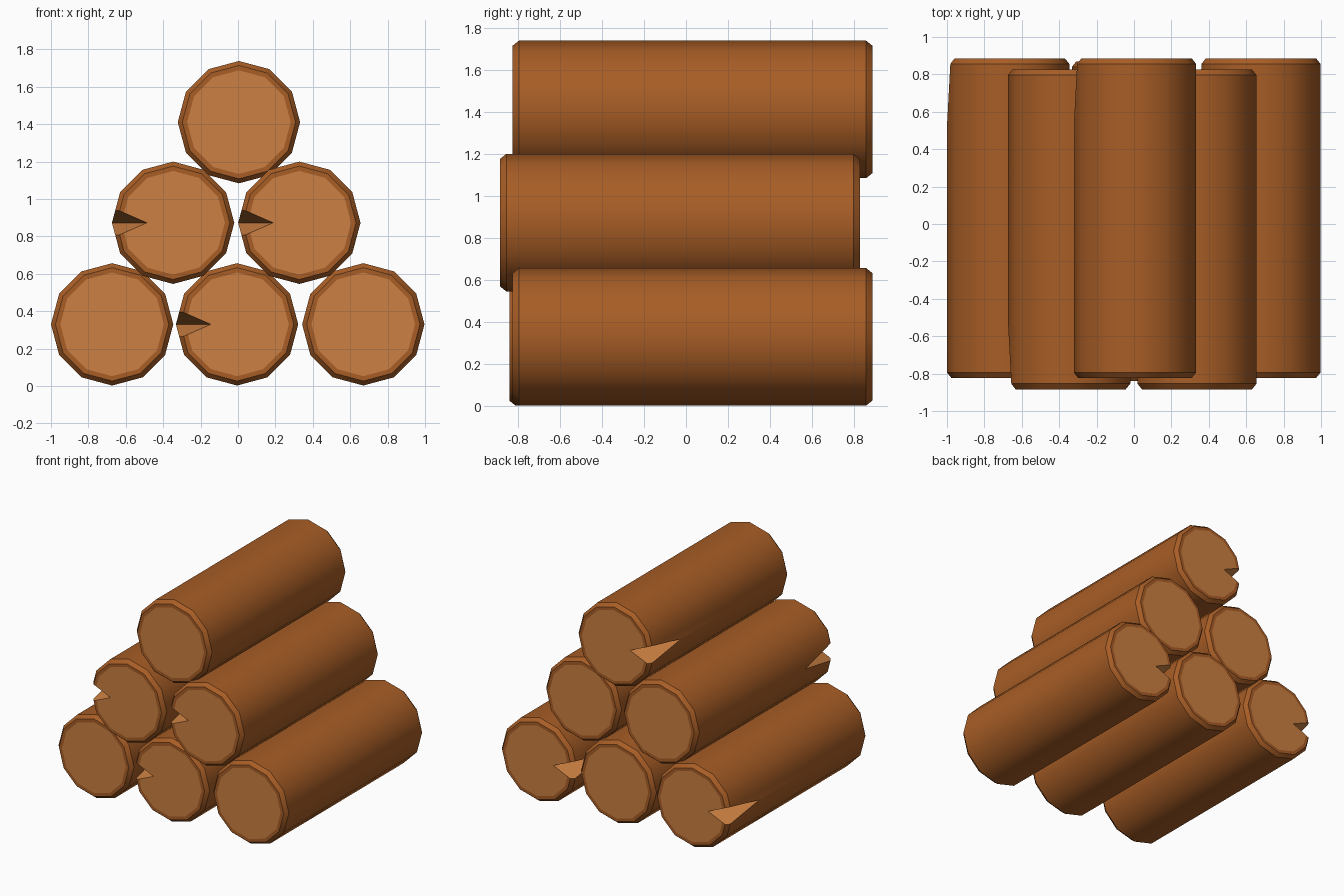
import bpy, bmesh, math

if "Cube" in bpy.data.objects:
    bpy.data.objects.remove(bpy.data.objects["Cube"])

R, L = 0.327, 1.71


def material(name, rgb):
    m = bpy.data.materials.new(name)
    m.diffuse_color = (*rgb, 1)
    m.use_nodes = True
    m.node_tree.nodes["Principled BSDF"].inputs["Base Color"].default_value = m.diffuse_color
    return m


bark = material("bark", (0.39, 0.11, 0.019))
wood = material("cut_wood", (0.60, 0.215, 0.054))


def make_object(name, mesh):
    ob = bpy.data.objects.new(name, mesh)
    bpy.context.collection.objects.link(ob)
    return ob


def finish(bm, name):
    bmesh.ops.recalc_face_normals(bm, faces=bm.faces)
    me = bpy.data.meshes.new(name)
    bm.to_mesh(me)
    bm.free()
    me.materials.append(bark)
    me.materials.append(wood)
    return make_object(name, me)


# plain log: 12-sided lathe with bevelled rims and pale end caps
def plain_log():
    bm = bmesh.new()
    h = L / 2
    profile = [(0.277, -h), (0.303, -h), (R, -h + 0.03),
               (R, h - 0.03), (0.303, h), (0.277, h)]
    rings = [[bm.verts.new((r * math.cos(i * math.pi / 6), y, r * math.sin(i * math.pi / 6)))
              for i in range(12)] for r, y in profile]
    for a, b in zip(rings, rings[1:]):
        for i in range(12):
            j = (i + 1) % 12
            bm.faces.new((a[i], a[j], b[j], b[i]))
    for ring in (rings[0], rings[-1]):
        bm.faces.new(ring).material_index = 1
    return finish(bm, "plain_log")


# split wedge: tapers along the log from the front end
def split_cutter():
    bm = bmesh.new()
    y0 = -L / 2
    a = (-R - 0.003, y0 + 0.37, 0)
    ends = [(-0.14, y0, 0), (-0.41, y0, 0.118), (-0.41, y0, -0.118)]
    v = [bm.verts.new(a)]
    v += [bm.verts.new([p + 1.2 * (q - p) for p, q in zip(a, e)]) for e in ends]
    for t in ((0, 1, 2), (0, 2, 3), (0, 3, 1), (1, 2, 3)):
        bm.faces.new([v[i] for i in t]).material_index = 1
    return finish(bm, "split_cutter")


base, cutter = plain_log(), split_cutter()
mod = base.modifiers.new("split", 'BOOLEAN')
mod.operation, mod.solver, mod.object = 'DIFFERENCE', 'EXACT', cutter
deps = bpy.context.evaluated_depsgraph_get()
log_mesh = bpy.data.meshes.new_from_object(base.evaluated_get(deps))
bpy.data.objects.remove(base)
bpy.data.objects.remove(cutter)

# stacked logs: x, z, y centre, split end turned to the back
logs = {
    "bottom_left_log": (-0.673, 0.33, 0.031, True),
    "bottom_middle_log": (-0.005, 0.33, 0.015, False),
    "bottom_right_log": (0.670, 0.33, 0.031, True),
    "middle_left_log": (-0.347, 0.873, -0.029, False),
    "middle_right_log": (0.328, 0.873, -0.029, False),
    "top_log": (0.005, 1.411, 0.031, True),
}
for name, (x, z, y, back) in logs.items():
    ob = make_object(name, log_mesh.copy())
    ob.location = (x, y, z)
    ob.rotation_euler.x = math.pi if back else 0
    bpy.ops.object.select_all(action='DESELECT')
    ob.select_set(True)
    bpy.context.view_layer.objects.active = ob
    bpy.ops.object.shade_smooth_by_angle(angle=math.radians(35))
